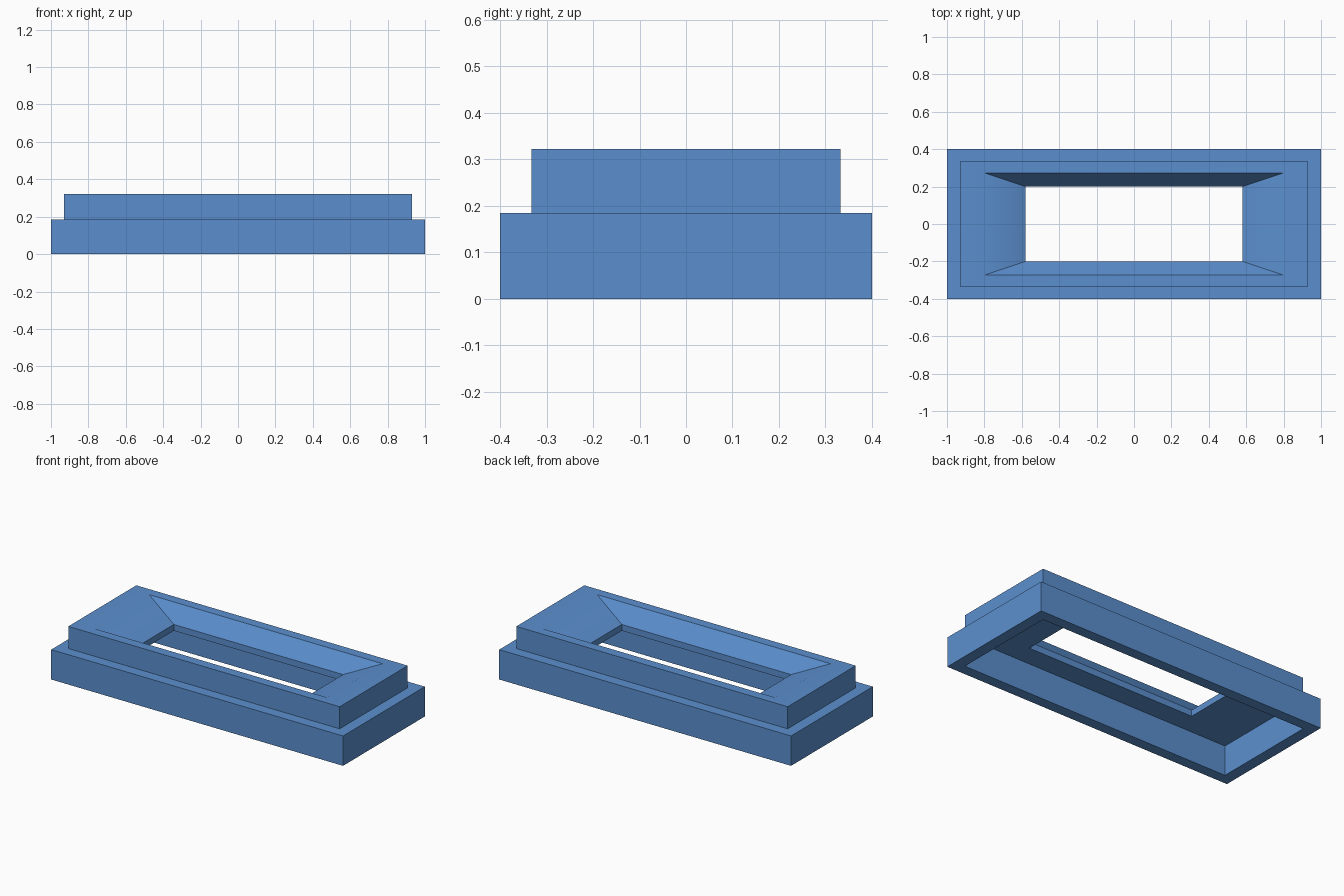
import bpy
import bmesh
import math

if "Cube" in bpy.data.objects:
    bpy.data.objects.remove(bpy.data.objects["Cube"])

blue = bpy.data.materials.new("blue")
blue.diffuse_color = (0.105, 0.275, 0.62, 1.0)
blue.use_nodes = True
blue.node_tree.nodes["Principled BSDF"].inputs["Base Color"].default_value = blue.diffuse_color


def rect_ring(name, profile):
    """Closed rectangular ring; profile is a loop of (half_x, half_y, z)."""
    bm = bmesh.new()
    loops = [[bm.verts.new((sx * hx, sy * hy, z))
              for sx, sy in ((-1, -1), (1, -1), (1, 1), (-1, 1))]
             for hx, hy, z in profile]
    for i, a in enumerate(loops):
        b = loops[(i + 1) % len(loops)]
        for j in range(4):
            k = (j + 1) % 4
            bm.faces.new((a[j], a[k], b[k], b[j]))
    bmesh.ops.recalc_face_normals(bm, faces=bm.faces)
    mesh = bpy.data.meshes.new(name)
    bm.to_mesh(mesh)
    bm.free()
    mesh.materials.append(blue)
    obj = bpy.data.objects.new(name, mesh)
    bpy.context.collection.objects.link(obj)
    bpy.ops.object.select_all(action='DESELECT')
    obj.select_set(True)
    bpy.context.view_layer.objects.active = obj
    bpy.ops.object.shade_smooth_by_angle(angle=math.radians(30))
    return obj


STEP, TOP, THROAT = 0.185, 0.322, 0.224

# Open lower skirt, hollow underneath
rect_ring("base_frame", [
    (1.0, 0.4, 0.0), (1.0, 0.4, STEP),
    (0.93, 0.333, STEP), (0.93, 0.333, 0.0)])

# Raised upper block with a funnel narrowing to the slot
rect_ring("top_funnel", [
    (0.93, 0.333, STEP), (0.93, 0.333, TOP),
    (0.8, 0.273, TOP), (0.58, 0.2, THROAT), (0.58, 0.2, STEP)])
